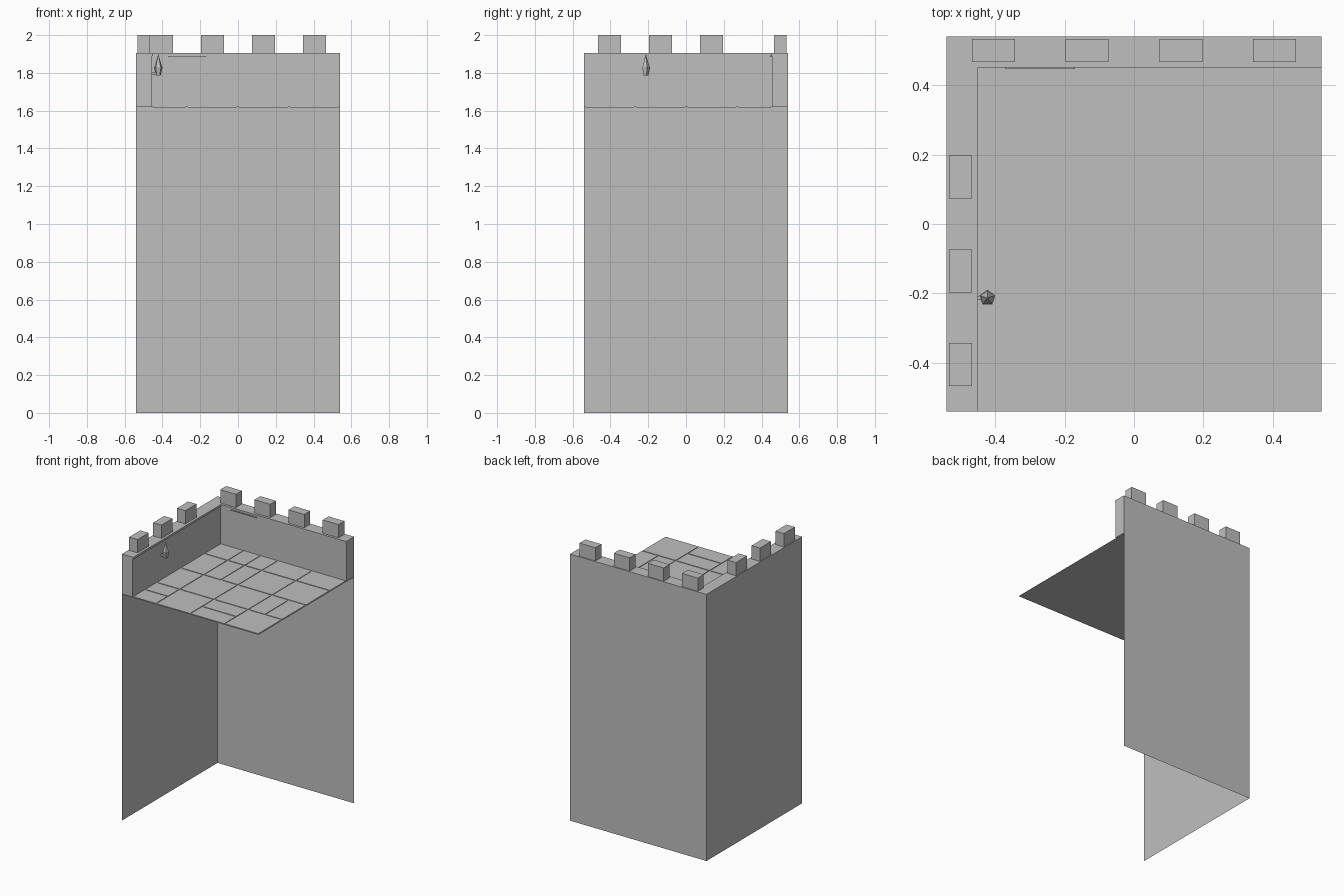
import bpy, bmesh

cube = bpy.data.objects.get("Cube")
if cube:
    bpy.data.objects.remove(cube, do_unlink=True)

stone = bpy.data.materials.new("grey stone")
stone.use_nodes = True
GREY = (0.52, 0.52, 0.52, 1)
stone.diffuse_color = GREY
stone.node_tree.nodes["Principled BSDF"].inputs["Base Color"].default_value = GREY

H = 0.54       # half width of the tower
FLOOR = 1.62   # top of the paving
TOP = 1.905    # top of the parapet


def finish(name, bm):
    bmesh.ops.recalc_face_normals(bm, faces=bm.faces)
    mesh = bpy.data.meshes.new(name)
    bm.to_mesh(mesh)
    bm.free()
    mesh.materials.append(stone)
    ob = bpy.data.objects.new(name, mesh)
    bpy.context.collection.objects.link(ob)
    return ob


def box(bm, x0, x1, y0, y1, z0, z1):
    geo = bmesh.ops.create_cube(bm, size=1)
    for v in geo["verts"]:
        v.co = (x0 if v.co.x < 0 else x1,
                y0 if v.co.y < 0 else y1,
                z0 if v.co.z < 0 else z1)


# Two thin walls with a thick parapet: one profile swept round the corner
profile = [(0, 0), (0, FLOOR), (0, TOP), (0.09, TOP),
           (0.09, 1.89), (0.084, 1.89), (0.084, FLOOR)]
bm = bmesh.new()
stations = [lambda d: (-H + d, -H), lambda d: (-H + d, H - d), lambda d: (H, H - d)]
rows = [[bm.verts.new((*at(d), z)) for d, z in profile] for at in stations]
for a, b in zip(rows, rows[1:]):
    for i in range(len(profile) - 1):
        bm.faces.new((a[i], a[i + 1], b[i + 1], b[i]))
for end in (rows[0], rows[-1]):
    bm.faces.new(end[1:])
finish("walls", bm)

# Floor slab as a single sheet under the paving
bm = bmesh.new()
bm.faces.new([bm.verts.new((x * H, y * H, FLOOR - 0.004))
              for x, y in ((-1, -1), (1, -1), (1, 1), (-1, 1))])
finish("floor", bm)

# Paving stones on a four by four grid, some of them halved
columns = [(-0.45, -0.277), (-0.265, -0.007), (0.006, 0.264), (0.274, 0.533)]
lines = [(0.277, 0.45), (0.008, 0.265), (-0.263, -0.006), (-0.532, -0.274)]
upright_cut = {(1, 0): -0.136, (1, 1): -0.136, (3, 2): 0.403}
level_cut = {(0, 3): -0.402, (2, 3): -0.402}
GAP = 0.006


def halves(lo, hi, cut):
    return [(lo, hi)] if cut is None else [(lo, cut - GAP), (cut + GAP, hi)]


bm = bmesh.new()
for c, (x0, x1) in enumerate(columns):
    for r, (y0, y1) in enumerate(lines):
        for xa, xb in halves(x0, x1, upright_cut.get((c, r))):
            for ya, yb in halves(y0, y1, level_cut.get((c, r))):
                box(bm, xa, xb, ya, yb, FLOOR - 0.004, FLOOR)
finish("paving_stones", bm)

# Merlons along the back and the right side
STEP, HALF, IN, OUT = 0.27, 0.062, 0.467, 0.533
bm = bmesh.new()
for i in range(4):
    p = (i - 1.5) * STEP
    box(bm, p - HALF, p + HALF, IN, OUT, TOP, 2)
    if i < 3:
        box(bm, -OUT, -IN, p - HALF, p + HALF, TOP, 2)
finish("merlons", bm)

# Small strip under the rear parapet lip
bm = bmesh.new()
box(bm, -0.37, -0.17, 0.446, 0.458, 1.884, 1.891)
finish("lip_strip", bm)


# Wall torch: five-sided cup, flame and bracket
def cone(name, r_low, r_high, z0, z1):
    bpy.ops.mesh.primitive_cone_add(vertices=5, radius1=r_low, radius2=r_high,
                                    depth=z1 - z0,
                                    location=(-0.422, -0.213, (z0 + z1) / 2))
    ob = bpy.context.object
    ob.name = name
    ob.data.materials.append(stone)


cone("torch_cup", 0.013, 0.024, 1.785, 1.83)
cone("torch_flame", 0.021, 0, 1.83, 1.9)
bm = bmesh.new()
box(bm, -0.457, -0.425, -0.219, -0.207, 1.79, 1.805)
finish("torch_bracket", bm)
